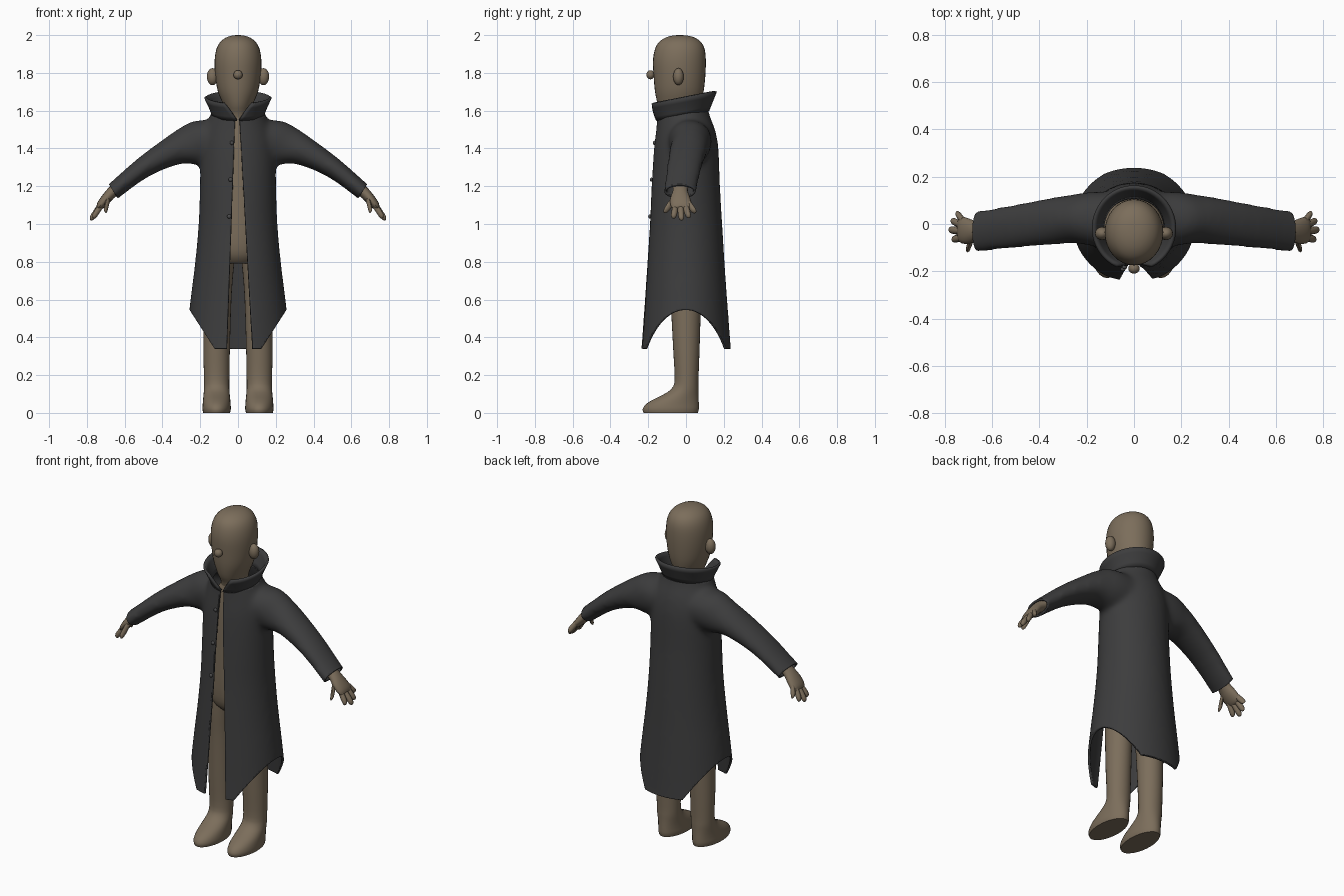
import bpy, bmesh, math
from mathutils import Vector

if "Cube" in bpy.data.objects:
    bpy.data.objects.remove(bpy.data.objects["Cube"])

X, Y, Z = Vector((1, 0, 0)), Vector((0, 1, 0)), Vector((0, 0, 1))


def material(name, rgb):
    m = bpy.data.materials.new(name)
    m.diffuse_color = (*rgb, 1)
    m.use_nodes = True
    m.node_tree.nodes["Principled BSDF"].inputs["Base Color"].default_value = m.diffuse_color
    return m


SKIN = material("tan skin", (0.2, 0.155, 0.105))
CLOTH = material("charcoal cloth", (0.046, 0.046, 0.047))
BUTTON = material("button grey", (0.07, 0.07, 0.072))


def spline(rings, steps):
    """Catmull-Rom interpolation of ring parameter tuples."""
    out = []
    for i in range(len(rings) - 1):
        p = [rings[max(0, min(len(rings) - 1, i + k))] for k in (-1, 0, 1, 2)]
        for s in range(steps):
            t = s / steps
            out.append([0.5 * (2 * b + (c - a) * t + (2 * a - 5 * b + 4 * c - d) * t * t
                               + (3 * b - a - 3 * c + d) * t ** 3) for a, b, c, d in zip(*p)])
    return out + [list(rings[-1])]


def loft(bm, rings, u=X, v=Y, steps=3, seg=24):
    """Closed tube through rings (x, y, z, radius along u, radius along v)."""
    rows = []
    for x, y, z, a, b in spline(rings, steps):
        rows.append([bm.verts.new(Vector((x, y, z)) + u * a * math.cos(2 * math.pi * k / seg)
                                  + v * b * math.sin(2 * math.pi * k / seg)) for k in range(seg)])
    for r, q in zip(rows, rows[1:]):
        for k in range(seg):
            bm.faces.new((r[k], r[(k + 1) % seg], q[(k + 1) % seg], q[k]))
    bm.faces.new(rows[0])
    bm.faces.new(rows[-1])


def ball(bm, centre, radii):
    new = bmesh.ops.create_uvsphere(bm, u_segments=16, v_segments=10, radius=1)["verts"]
    for w in new:
        w.co = Vector(centre) + Vector([c * r for c, r in zip(w.co, radii)])


def finish(bm, name, mat, angle=50):
    bmesh.ops.recalc_face_normals(bm, faces=bm.faces)
    me = bpy.data.meshes.new(name)
    bm.to_mesh(me)
    bm.free()
    me.materials.clear()
    me.materials.append(mat)
    ob = bpy.data.objects.new(name, me)
    bpy.context.collection.objects.link(ob)
    bpy.ops.object.select_all(action='DESELECT')
    ob.select_set(True)
    bpy.context.view_layer.objects.active = ob
    bpy.ops.object.shade_smooth_by_angle(angle=math.radians(angle))
    return ob


def upright(rows):
    """Rows (z, half width, front y, back y) to ring tuples."""
    return [(0, (f + b) / 2, z, w, (b - f) / 2) for z, w, f, b in rows]


# Head and neck
bm = bmesh.new()
loft(bm, upright([(1.5, .07, -.11, .06), (1.58, .066, -.125, .06), (1.63, .078, -.148, .075),
                  (1.70, .106, -.164, .093), (1.78, .12, -.171, .102), (1.86, .124, -.175, .105),
                  (1.92, .116, -.166, .1), (1.96, .097, -.146, .082), (1.985, .067, -.112, .05),
                  (1.997, .034, -.073, .01), (2.0, .004, -.04, -.03)]), seg=32)
finish(bm, "head", SKIN)

bm = bmesh.new()
ball(bm, (0, -.188, 1.79), (.024, .022, .024))
finish(bm, "nose", SKIN)

# Torso
bm = bmesh.new()
loft(bm, upright([(.79, .10, -.09, .09), (.84, .15, -.13, .12), (.95, .16, -.145, .13),
                  (1.2, .155, -.145, .13), (1.4, .15, -.14, .12), (1.5, .11, -.13, .1),
                  (1.57, .06, -.12, .06)]), seg=32)
finish(bm, "torso", SKIN)

# Direction across the sleeve, at right angles to the forearm
for s, side in ((1, "left"), (-1, "right")):
    across = Vector((.59 * s, 0, .81))

    bm = bmesh.new()
    ball(bm, (s * .135, -.04, 1.78), (.03, .028, .045))
    finish(bm, side + "_ear", SKIN)

    # Leg runs down into a foot that lengthens forwards
    bm = bmesh.new()
    leg = [(.88, .085, .075, -.1, .1), (.75, .1, .076, -.095, .09), (.6, .108, .073, -.082, .08),
           (.34, .113, .07, -.068, .072), (.18, .113, .067, -.06, .066), (.13, .113, .067, -.075, .066),
           (.10, .113, .069, -.115, .066), (.07, .113, .072, -.175, .067), (.045, .113, .074, -.213, .068),
           (.02, .113, .075, -.229, .068), (0, .113, .071, -.225, .063)]
    loft(bm, [(s * x, (f + b) / 2, z, w, (b - f) / 2) for z, x, w, f, b in leg], seg=28)
    finish(bm, side + "_leg", SKIN)

    # Forearm, palm, fingers and thumb
    bm = bmesh.new()
    loft(bm, [(s * .45, 0, 1.325, .05, .04), (s * .6, -.025, 1.22, .045, .034), (s * .66, -.03, 1.175, .04, .03),
              (s * .70, -.03, 1.132, .054, .028), (s * .73, -.025, 1.098, .056, .022),
              (s * .742, -.024, 1.083, .045, .012)], Y, across, seg=16)
    finish(bm, side + "_hand", SKIN)
    bm = bmesh.new()
    for root, tip in (((.722, .014, 1.11), (.75, .046, 1.062)), ((.725, -.005, 1.105), (.772, .014, 1.035)),
                      ((.725, -.03, 1.1), (.782, -.024, 1.022)), ((.722, -.055, 1.1), (.768, -.066, 1.033)),
                      ((.685, -.06, 1.14), (.705, -.112, 1.062))):
        a, b = Vector(root), Vector(tip)
        rings = []
        for t, r in ((0, .015), (.5, .0165), (.85, .0145), (.97, .008), (1, .001)):
            p = a.lerp(b, t)
            rings.append((s * p.x, p.y, p.z, r, r))
        loft(bm, rings, Y, across, steps=2, seg=10)
    finish(bm, side + "_fingers", SKIN)

# Coat: solid body and sleeves fused, then cut open and given thickness
bm = bmesh.new()
loft(bm, upright([(.29, .287, -.25, .246), (.34, .281, -.242, .238), (.6, .252, -.222, .218),
                  (.8, .227, -.208, .204), (1.0, .209, -.194, .192), (1.2, .202, -.184, .18),
                  (1.4, .198, -.17, .172), (1.5, .178, -.158, .154), (1.58, .145, -.152, .124),
                  (1.66, .12, -.15, .11)]), seg=48)
for s in (1, -1):
    loft(bm, [(s * .05, .015, 1.45, .12, .12), (s * .17, .022, 1.435, .115, .128),
              (s * .25, .022, 1.41, .104, .115), (s * .345, .012, 1.387, .1, .08),
              (s * .505, -.01, 1.297, .093, .056), (s * .66, -.032, 1.173, .088, .046),
              (s * .72, -.04, 1.125, .088, .046)], Y, Vector((.5 * s, 0, .866)), seg=28)
coat = finish(bm, "coat", CLOTH)
remesh = coat.modifiers.new("fuse", 'REMESH')
remesh.mode, remesh.voxel_size = 'VOXEL', .014
soft = coat.modifiers.new("soften", 'SMOOTH')
soft.factor, soft.iterations = .5, 14
bpy.context.view_layer.update()
fused = bpy.data.meshes.new_from_object(coat.evaluated_get(bpy.context.evaluated_depsgraph_get()))
bpy.data.objects.remove(coat)

bm = bmesh.new()
bm.from_mesh(fused)


def cut(point, normal, clear):
    bmesh.ops.bisect_plane(bm, geom=bm.verts[:] + bm.edges[:] + bm.faces[:], dist=1e-5,
                           plane_co=point, plane_no=normal, clear_outer=clear)


cut((0, 0, .34), (0, 0, -1), True)            # hem
cut((0, 0, 1.585), (0, -.19, 1), True)        # neckline
for s in (1, -1):
    cut((s * .66, 0, 1.173), (s * .84, 0, -.54), True)   # cuffs


def edge_x(z, top, low):
    return low + (top - low) * (z - .34) / 1.22


OPEN_L, OPEN_R = (-.016, -.06), (.008, .078)
for top, low in (OPEN_L, OPEN_R):             # front opening widening to the hem
    cut((low, 0, .34), (1.22, 0, low - top), False)
gap = [f for f in bm.faces if f.calc_center_median().y < -.03 and
       edge_x(f.calc_center_median().z, *OPEN_L) < f.calc_center_median().x
       < edge_x(f.calc_center_median().z, *OPEN_R)]
bmesh.ops.delete(bm, geom=gap, context='FACES')
coat = finish(bm, "coat", CLOTH)
thick = coat.modifiers.new("thickness", 'SOLIDIFY')
thick.thickness, thick.offset = .012, -1

# Stand-up collar flaring outwards, with a V notch at the front
bm = bmesh.new()
rows, N = [], 48
for t in (0, .25, .5, .75, 1):
    half = .04 + .40 * t                       # half the notch angle
    row = []
    for k in range(N + 1):
        a = -math.pi / 2 + half + (2 * math.pi - 2 * half) * k / N
        y = -.018 + (.134 + .041 * t) * math.sin(a)
        x = (.132 + .04 * t ** 1.2) * math.cos(a)
        row.append(bm.verts.new((x, y, 1.578 + .095 * t + .19 * y)))
    rows.append(row)
for r, q in zip(rows, rows[1:]):
    for k in range(N):
        bm.faces.new((r[k], r[k + 1], q[k + 1], q[k]))
collar = finish(bm, "collar", CLOTH)
thick = collar.modifiers.new("thickness", 'SOLIDIFY')
thick.thickness, thick.offset = .014, 0

# Buttons along one front edge
bm = bmesh.new()
for z, y in ((1.43, -.168), (1.235, -.183), (1.04, -.192)):
    ball(bm, (edge_x(z, *OPEN_L) - .012, y, z), (.011, .008, .011))
finish(bm, "buttons", BUTTON)
